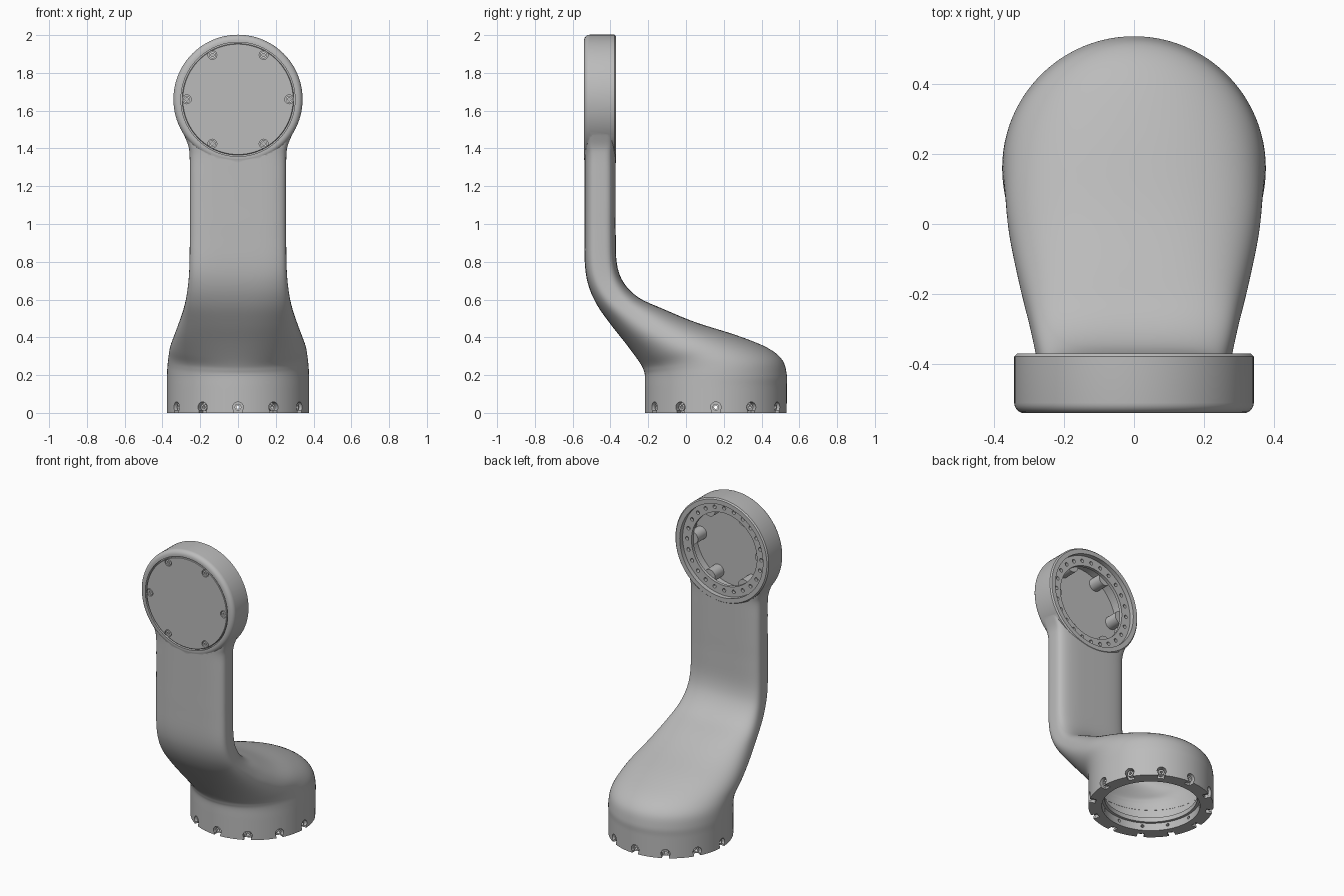
import bpy, bmesh, math
from mathutils import Matrix, Vector

if "Cube" in bpy.data.objects:
    bpy.data.objects.remove(bpy.data.objects["Cube"], do_unlink=True)

BASE_Y, HEAD_Z = 0.158, 1.66
SEG = 96


def material(name, value):
    m = bpy.data.materials.new(name)
    m.use_nodes = True
    colour = (value, value, value, 1)
    m.diffuse_color = colour
    m.node_tree.nodes["Principled BSDF"].inputs["Base Color"].default_value = colour
    return m


GREY = material("grey casting", 0.5)
STEEL = material("light steel", 0.72)


def finish(name, bm, mat=GREY):
    bmesh.ops.recalc_face_normals(bm, faces=bm.faces)
    me = bpy.data.meshes.new(name)
    bm.to_mesh(me)
    bm.free()
    me.materials.append(mat)
    ob = bpy.data.objects.new(name, me)
    bpy.context.collection.objects.link(ob)
    return ob


def skin(bm, rings, closed=False):
    """Bridge equal rings of points; cap the ends unless the loop is closed."""
    vs = [[bm.verts.new(p) for p in ring] for ring in rings]
    n = len(vs[0])
    pairs = list(zip(vs, vs[1:])) + ([(vs[-1], vs[0])] if closed else [])
    for a, b in pairs:
        for i in range(n):
            j = (i + 1) % n
            bm.faces.new((a[i], a[j], b[j], b[i]))
    if not closed:
        bm.faces.new(vs[0])
        bm.faces.new(vs[-1])


def lathe(bm, profile, matrix, seg=SEG, closed=False):
    """Turn (radius, height) points about the local z axis."""
    turns = [math.tau * i / seg for i in range(seg)]
    skin(bm, [[matrix @ Vector((r * math.cos(t), r * math.sin(t), h)) for t in turns]
              for r, h in profile], closed)


def select(ob):
    bpy.ops.object.select_all(action='DESELECT')
    ob.select_set(True)
    bpy.context.view_layer.objects.active = ob


def boolean(ob, tool, operation='DIFFERENCE'):
    tool.hide_render = True
    select(ob)
    mod = ob.modifiers.new("boolean", 'BOOLEAN')
    mod.operation, mod.solver, mod.object = operation, 'EXACT', tool
    bpy.ops.object.modifier_apply(modifier=mod.name)
    bpy.data.objects.remove(tool, do_unlink=True)


def smooth(ob):
    select(ob)
    bpy.ops.object.shade_smooth_by_angle(angle=math.radians(35))


# Sections of the link: front (y, z), back (y, z), half width, squareness
SECTIONS = [
    (-.218, 0, .534, 0, .376, 2), (-.218, .07, .534, .07, .376, 2),
    (-.218, .14, .534, .14, .376, 2), (-.218, .2, .534, .2, .376, 2),
    (-.224, .225, .51, .28, .373, 2), (-.235, .25, .43, .345, .368, 2),
    (-.265, .295, .27, .41, .358, 2.1), (-.325, .375, .05, .48, .33, 2.3),
    (-.4, .47, -.12, .55, .3, 2.6), (-.47, .57, -.25, .61, .278, 3),
    (-.515, .67, -.33, .69, .264, 3.5), (-.535, .78, -.366, .79, .257, 4),
    (-.538, .95, -.372, .95, .255, 4), (-.538, 1.1, -.372, 1.1, .255, 4),
    (-.538, 1.25, -.372, 1.25, .255, 4), (-.538, 1.36, -.372, 1.36, .256, 4),
    (-.537, 1.41, -.372, 1.41, .262, 5), (-.535, 1.46, -.373, 1.46, .281, 6),
    (-.532, 1.5, -.375, 1.5, .300, 7),
]


def spline(rows, steps=5):
    """Smooth in-between sections."""
    out = []
    for i in range(len(rows) - 1):
        quad = [rows[max(i - 1, 0)], rows[i], rows[i + 1], rows[min(i + 2, len(rows) - 1)]]
        for s in range(steps):
            t = s / steps
            out.append([b + (c - a) * t / 2 + (2 * a - 5 * b + 4 * c - d) * t * t / 2
                        + (3 * b - a - 3 * c + d) * t ** 3 / 2
                        for a, b, c, d in zip(*quad)])
    return out + [list(rows[-1])]


def loft(name, rows, inset=0):
    rings = []
    for fy, fz, by, bz, w, e in spline(rows):
        mid = Vector((0, (fy + by) / 2, (fz + bz) / 2))
        depth = Vector((0, (by - fy) / 2, (bz - fz) / 2))
        depth *= 1 - inset / depth.length
        ring = []
        for i in range(SEG):
            c, s = math.cos(math.tau * i / SEG), math.sin(math.tau * i / SEG)
            x = math.copysign(abs(c) ** (2 / e), c) * (w - inset)
            k = math.copysign(abs(s) ** (2 / e), s)
            ring.append(mid + depth * k + Vector((x, 0, 0)))
        rings.append(ring)
    bm = bmesh.new()
    skin(bm, rings)
    return finish(name, bm)


def turned(name, profile, matrix):
    bm = bmesh.new()
    lathe(bm, profile, matrix)
    return finish(name, bm)


def pins(name, frames, radius, low, high, mat=GREY, seg=20):
    bm = bmesh.new()
    for f in frames:
        lathe(bm, [(radius, low), (radius, high)], f, seg)
    return finish(name, bm, mat)


# Local frames: base stands up, head axis points to the front, radial base screws
base = Matrix.Translation((0, BASE_Y, 0))
head = Matrix.Translation((0, 0, HEAD_Z)) @ Matrix.Rotation(math.pi / 2, 4, 'X')
radial = [Matrix.Translation((0, BASE_Y, .03)) @ Matrix.Rotation(math.tau * i / 12, 4, 'Z')
          @ Matrix.Rotation(math.pi / 2, 4, 'Y') for i in range(12)]


def circle(radius, count):
    return [head @ Matrix.Translation((radius * math.cos(math.tau * i / count),
                                       radius * math.sin(math.tau * i / count), 0))
            for i in range(count)]


# Main casting: swept link joined to the round head
body = loft("link_housing", SECTIONS)
rim = [(.334, .37), (.342, .378), (.342, .51)]
rim += [(.312 + .03 * math.cos(a * math.pi / 12), .51 + .03 * math.sin(a * math.pi / 12))
        for a in range(1, 7)]
boolean(body, turned("head_blank", rim, head), 'UNION')

# Hollow shell and stepped openings
boolean(body, loft("shell_cutter", SECTIONS[2:13], .03))
boolean(body, turned("base_cutter", [(.295, -.02), (.295, .05), (.278, .05), (.278, .08),
                                     (.347, .08), (.347, .17)], base))
boolean(body, turned("head_cutter", [(.305, .35), (.305, .4), (.24, .4), (.24, .42),
                                     (.285, .42), (.285, .515), (.302, .515), (.302, .56)], head))

# Screw pockets, open slots and through holes around the base
boolean(body, pins("pocket_cutter", radial, .028, .335, .42))
bm = bmesh.new()
for f in radial:
    bmesh.ops.create_cube(bm, size=1, matrix=f @ Matrix.Translation((.025, 0, .378))
                          @ Matrix.Diagonal((.05, .042, .084, 1)))
boolean(body, finish("slot_cutter", bm))
boolean(body, pins("base_hole_cutter", radial, .01, .28, .345, seg=12))

# Bolt holes in the head flange
boolean(body, pins("flange_hole_cutter", circle(.272, 24), .012, .39, .43, seg=12))
smooth(body)

# Front cover with screw recesses
cover = turned("head_cover", [(.295, .517), (.295, .535), (.292, .538)], head)
boolean(cover, pins("recess_cutter", circle(.271, 6), .0235, .527, .56))
smooth(cover)

# Bosses behind the cover
smooth(pins("cover_bosses", circle(.252, 6), .042, .425, .518, seg=32))


# Socket screws
def screws(name, frames, low, high):
    bm = bmesh.new()
    for f in frames:
        lathe(bm, [(.009, low), (.018, low), (.018, high), (.009, high)], f, 20, closed=True)
    smooth(finish(name, bm, STEEL))


screws("cover_screws", circle(.271, 6), .524, .535)
screws("base_screws", radial, .333, .362)
